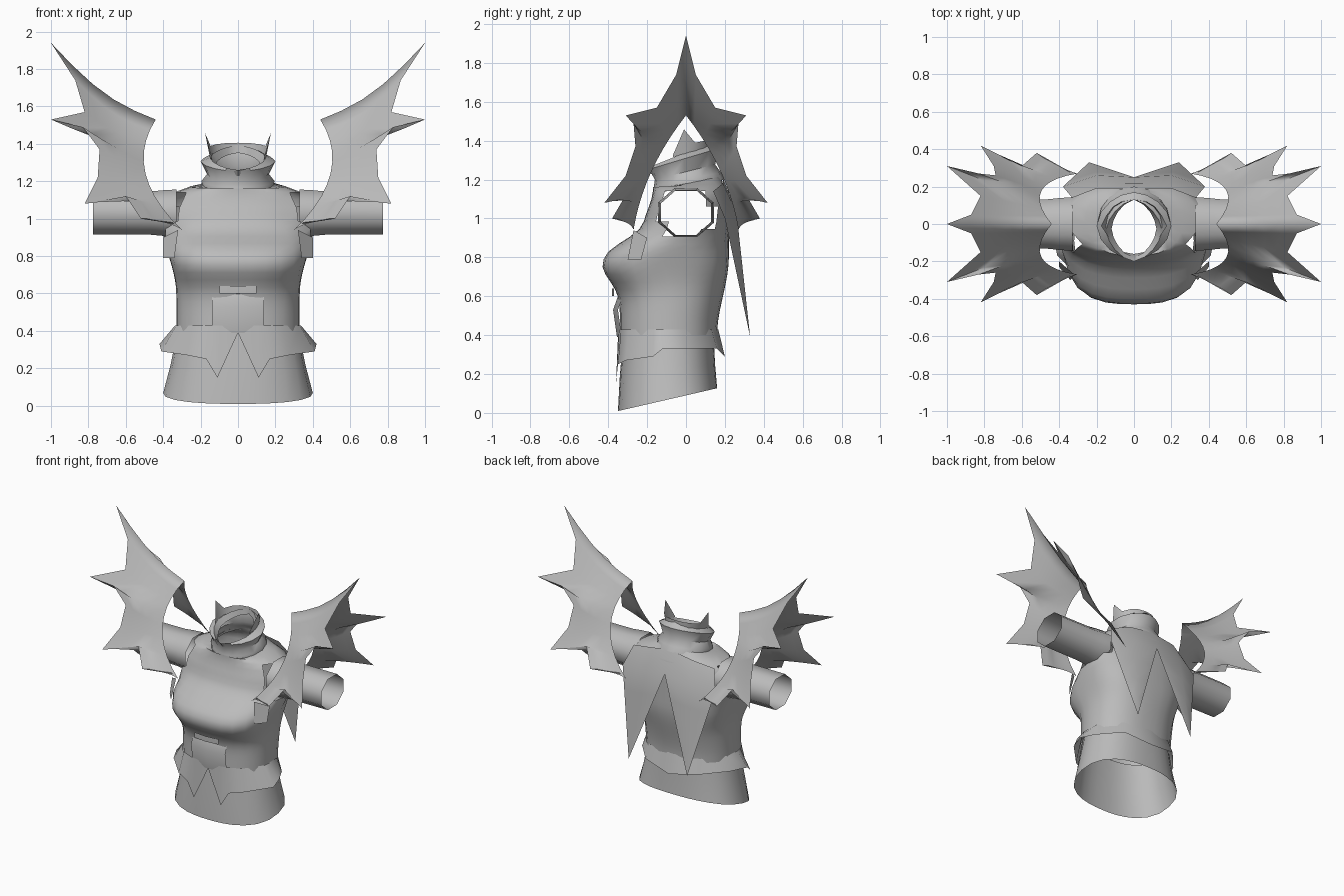
import bpy
import bmesh
from math import sin, cos, pi, exp, atan2, hypot, radians
from mathutils import Vector

cube = bpy.data.objects.get("Cube")
if cube:
    bpy.data.objects.remove(cube, do_unlink=True)

grey = bpy.data.materials.new("plain_grey")
grey.use_nodes = True
shade = 0.5
grey.diffuse_color = (shade, shade, shade, 1)
grey.node_tree.nodes["Principled BSDF"].inputs["Base Color"].default_value = grey.diffuse_color

ARM_HEIGHT = 1.03


def in_armhole(face):
    """True for faces that would close off the inner end of a sleeve."""
    centre = face.calc_center_median()
    return abs(centre.x) > 0.3 and hypot(centre.y, centre.z - ARM_HEIGHT) < 0.14


def sheet(name, rows, closed=False, mirror_x=False, mirror_y=False, sharp=50, armholes=False):
    """Skin a list of equally long rows of points, optionally mirrored."""
    bm = bmesh.new()
    grid = [[bm.verts.new(point) for point in row] for row in rows]
    count = len(rows[0])
    for low, high in zip(grid, grid[1:]):
        for i in range(count if closed else count - 1):
            following = (i + 1) % count
            bm.faces.new((low[i], low[following], high[following], high[i]))
    bmesh.ops.remove_doubles(bm, verts=bm.verts, dist=0.001)
    bmesh.ops.recalc_face_normals(bm, faces=bm.faces)
    if armholes:
        bmesh.ops.delete(bm, geom=[f for f in bm.faces if in_armhole(f)], context="FACES")
    mesh = bpy.data.meshes.new(name)
    bm.to_mesh(mesh)
    bm.free()
    mesh.materials.append(grey)
    part = bpy.data.objects.new(name, mesh)
    bpy.context.collection.objects.link(part)
    bpy.ops.object.select_all(action="DESELECT")
    part.select_set(True)
    bpy.context.view_layer.objects.active = part
    bpy.ops.object.shade_smooth_by_angle(angle=radians(sharp))
    if mirror_x or mirror_y:
        modifier = part.modifiers.new("mirror", "MIRROR")
        modifier.use_axis = (mirror_x, mirror_y, False)


def ease(value, start, end):
    """Smooth step from zero at start to one at end."""
    t = min(max((value - start) / (end - start), 0), 1)
    return t * t * (3 - 2 * t)


def outline(angle, width, front, back, power):
    """Point on a rounded outline; the angle runs from the front towards +x."""
    depth, middle = (back - front) / 2, (back + front) / 2
    across, along = sin(angle), -cos(angle)
    reach = (abs(across / width) ** power + abs(along / depth) ** power) ** (-1 / power)
    return across * reach, middle + along * reach


def ring(height, width, front, back, power=2.4, slope=0.0, sides=28):
    """Horizontal or tilted ring of points around the body."""
    points = []
    for i in range(sides):
        x, y = outline(2 * pi * i / sides, width, front, back, power)
        points.append(Vector((x, y, height + slope * y)))
    return points


def body_shape(z):
    """Width, front, back and squareness of the torso at a height."""
    bust = exp(-((z - 0.76) / 0.11) ** 2)
    width = 0.33 + 0.08 * ease(z, 0.6, 1) - 0.07 * ease(z, 1.05, 1.15)
    front = -0.34 - 0.09 * bust + 0.12 * ease(z, 0.82, 0.98) + 0.05 * ease(z, 0.95, 1.15)
    back = 0.16 + 0.06 * ease(z, 0.4, 0.8)
    return width, front, back, 2.4 + 0.5 * bust


# Torso shell, closing in over the shoulders to the neck
levels = 20
rows = []
for i in range(levels):
    z = 0.4 + 0.74 * i / (levels - 1)
    rows.append(ring(z, *body_shape(z)))
rows.append(ring(1.17, 0.26, -0.17, 0.19, slope=0.05))
rows.append(ring(1.18, 0.18, -0.16, 0.18, slope=0.2))
sheet("torso", rows, closed=True, armholes=True)

# Open undershirt tube below the hem, cut lower at the front
sheet("undershirt", [
    ring(0.09, 0.4, -0.35, 0.16, slope=0.23),
    ring(0.23, 0.36, -0.34, 0.15, slope=0.1),
    ring(0.42, 0.32, -0.32, 0.14),
], closed=True)

# Jagged hem flaring out from the waist
hem = [(0, -0.35, 0.39), (0.11, -0.36, 0.15), (0.17, -0.35, 0.25), (0.27, -0.31, 0.27),
       (0.41, -0.17, 0.29), (0.42, -0.12, 0.33), (0.36, 0, 0.33), (0.22, 0.16, 0.33),
       (0, 0.2, 0.29)]
waist = []
for x, y, z in hem:
    x, y = outline(atan2(x, -0.08 - y), *body_shape(0.43))
    waist.append((x * 1.02, y * 1.03, 0.43))
sheet("jagged_hem", [hem, waist], mirror_x=True)

# Front panel and buckle
sheet("front_panel", [[(0, front, z), (0.14, front + 0.025, z)]
                      for front, z in ((-0.35, 0.6), (-0.375, 0.53), (-0.355, 0.39))],
      mirror_x=True)
sheet("buckle", [[(0, -0.38, z), (0.1, -0.37, z)] for z in (0.6, 0.64)], mirror_x=True)

# Sleeves: open eight-sided tubes, widening into the shoulders
rows = []
for x, radius in ((0.33, 0.155), (0.4, 0.15), (0.47, 0.142), (0.775, 0.14)):
    turns = [pi * (i + 0.5) / 4 for i in range(8)]
    rows.append([(x, radius * cos(a), ARM_HEIGHT + 0.88 * radius * sin(a)) for a in turns])
sheet("sleeves", rows, closed=True, mirror_x=True)

# Tilted collar with a pinched neck and an inner lip
sheet("collar", [
    ring(1.16, 0.19, -0.17, 0.2, 2, 0.2, 16),
    ring(1.2, 0.195, -0.165, 0.18, 2, 0.2, 16),
    ring(1.24, 0.165, -0.16, 0.15, 2, 0.25, 16),
    ring(1.31, 0.2, -0.19, 0.17, 1.8, 0.3, 16),
    ring(1.34, 0.15, -0.2, 0.13, 1.6, 0.4, 16),
    ring(1.3, 0.12, -0.18, 0.13, 1.6, 0.4, 16),
], closed=True)

# Raised collar band with a spike on each side
base = ring(1.33, 0.15, -0.15, 0.13, 2, 0.2, 16)[3:9]
rises = (0.01, 0.13, 0.05, 0.05, 0.05, 0.05)
tops = [point * 1.0 for point in base]
for point, rise in zip(tops, rises):
    point.z += rise
    point.x += rise / 5
tops[-1].x = base[-1].x = 0
sheet("collar_points", [base, tops], mirror_x=True, sharp=30)

# Shoulder wings: a curved inner edge joined to a spiked outer edge
peak, bend, foot = Vector((0.44, 0, 1.53)), Vector((0.62, 0.22, 1.25)), Vector((0.3, 0.27, 0.94))
spikes = [(1, 0, 1.94), (0.87, 0.05, 1.74), (0.82, 0.15, 1.57), (1, 0.31, 1.53),
          (0.83, 0.27, 1.49), (0.74, 0.26, 1.37), (0.75, 0.31, 1.22), (0.82, 0.42, 1.08),
          (0.6, 0.31, 1.12), (0.52, 0.38, 1), (0.35, 0.28, 0.98)]
steps = 5
rows = []
for i, spike in enumerate(spikes):
    t = i / (len(spikes) - 1)
    inner = peak * (1 - t) ** 2 + bend * 2 * t * (1 - t) + foot * t * t
    row = [inner.lerp(Vector(spike), k / steps) for k in range(steps + 1)]
    for k, point in enumerate(row):
        point.z -= 0.06 * (1 - t) ** 4 * sin(pi * k / steps)
    rows.append(row)
sheet("shoulder_wings", rows, mirror_x=True, mirror_y=True)

# Small tabs hanging in front of the armpits
sheet("armpit_tabs", [[(0.34, -0.3, 0.79), (0.4, -0.23, 0.79)],
                      [(0.32, -0.27, 0.94), (0.4, -0.2, 0.9)]], mirror_x=True)

# Split cape: each half runs from the shoulder down to one long point
shoulder = [(0, 0.19, 1.21), (0.2, 0.19, 1.18), (0.33, 0.14, 1.14)]
blades = [Vector(p) for p in ((0, 0.25, 1.05), (0.2, 0.26, 1.03), (0.38, 0.2, 1))]
point = Vector((0.24, 0.33, 0.39))
rows = [shoulder] + [[blade.lerp(point, t / 4) for blade in blades] for t in range(5)]
sheet("split_cape", rows, mirror_x=True, sharp=35)
